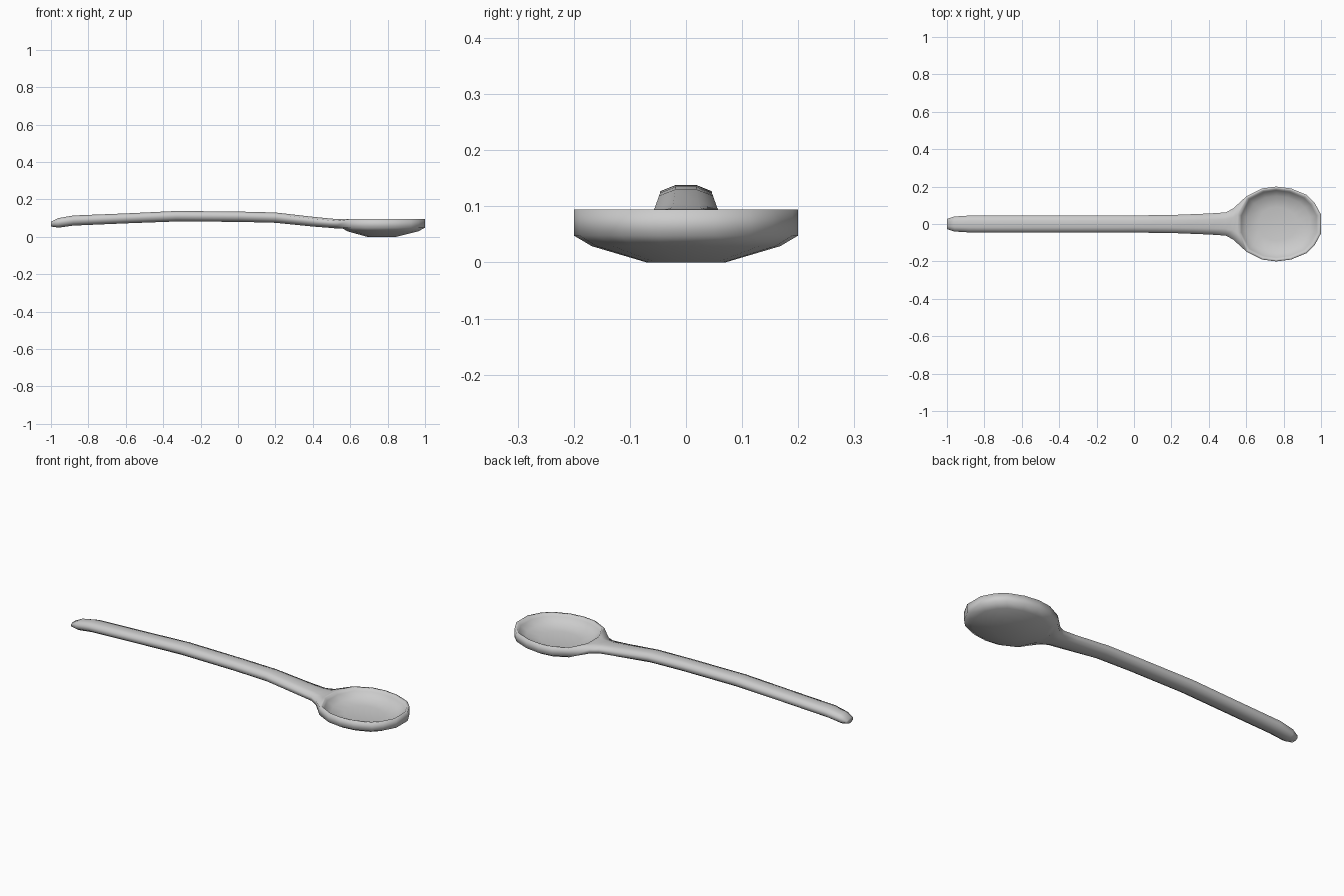
import bpy
import bmesh

cube = bpy.data.objects.get("Cube")
if cube:
    bpy.data.objects.remove(cube)

metal = bpy.data.materials.new("light grey metal")
metal.use_nodes = True
grey = (0.6, 0.6, 0.6, 1)
metal.diffuse_color = grey
metal.node_tree.nodes["Principled BSDF"].inputs["Base Color"].default_value = grey

bm = bmesh.new()


def bridge(a, b, skip=()):
    """Join two closed loops of equal length with quads."""
    n = len(a)
    for i in range(n):
        if i not in skip:
            j = (i + 1) % n
            bm.faces.new((a[i], a[j], b[j], b[i]))


# Bowl: one outline scaled into rings, from inner floor over the rim to the base
half = [(1, .05), (.965, .115), (.925, .155), (.84, .19),
        (.76, .2), (.685, .19), (.6, .147), (.553, .05)]
outline = half + [(x, -y) for x, y in reversed(half)]
centre = .765
profile = [(.45, .043), (.75, .055), (.9, .08), (.94, .094), (1, .094),
           (1, .048), (.84, .029), (.35, 0)]
rings = [[bm.verts.new((centre + (x - centre) * s, y * s, z)) for x, y in outline]
         for s, z in profile]
neck = (6, 7, 8)  # wall faces left open for the handle
for k in range(len(rings) - 1):
    bridge(rings[k], rings[k + 1], neck if k == 4 else ())
bm.faces.new(rings[0])
bm.faces.new(rings[-1])

# Handle: eight-sided sections (x, bottom, top, half width) from neck to tip
sections = [(.53, .044, .095, .083), (.49, .048, .098, .062), (.4, .055, .107, .056),
            (.2, .075, .13, .048), (0, .08, .135, .046), (-.33, .082, .138, .046),
            (-.6, .072, .125, .046), (-.88, .06, .114, .045),
            (-.96, .049, .1, .04), (-1, .055, .08, .027)]
shape = [(1, .8), (.4, 1), (-.4, 1), (-1, .8), (-.95, .3), (-.4, 0), (.4, 0), (.95, .3)]
previous = [rings[4][i] for i in (6, 7, 8, 9)] + [rings[5][i] for i in (9, 8, 7, 6)]
for x, low, high, width in sections:
    loop = [bm.verts.new((x, width * u, low + (high - low) * v)) for u, v in shape]
    bridge(previous, loop)
    previous = loop
bm.faces.new(previous)

bmesh.ops.recalc_face_normals(bm, faces=bm.faces)
for face in bm.faces:
    face.smooth = True
mesh = bpy.data.meshes.new("spoon")
bm.to_mesh(mesh)
bm.free()
mesh.materials.append(metal)
spoon = bpy.data.objects.new("spoon", mesh)
bpy.context.collection.objects.link(spoon)
